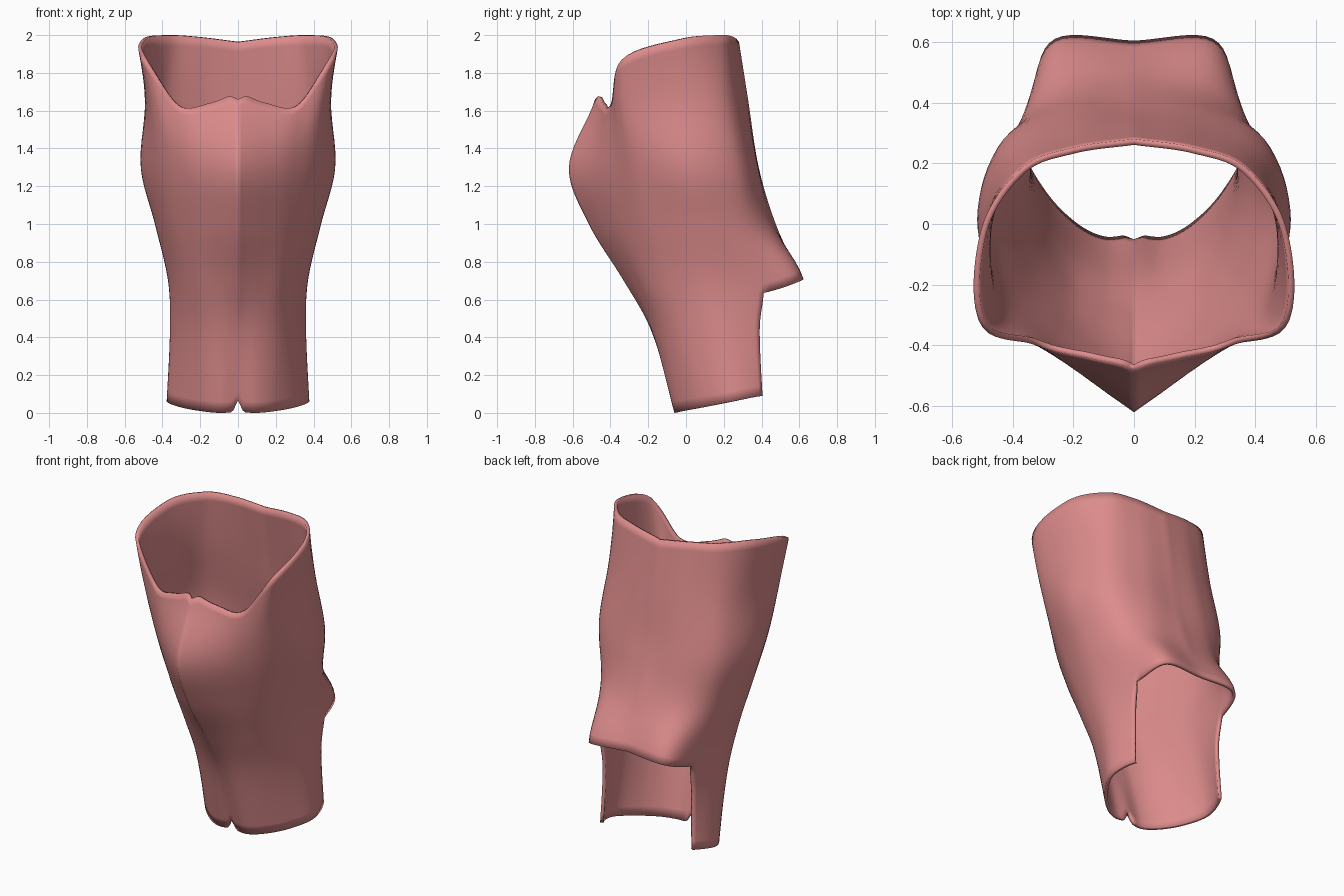
import bpy, bmesh

cube = bpy.data.objects.get("Cube")
if cube:
    bpy.data.objects.remove(cube, do_unlink=True)

# Half cross-sections (x, y), running from front centre round the side to back centre
SECTIONS = {
    0.0: [(0, -.05), (.1, -.06), (.2, -.01), (.305, .1), (.38, .25), (.335, .41), (.2, .5), (0, .6)],
    .45: [(0, -.19), (.11, -.175), (.22, -.11), (.31, .02), (.36, .19), (.325, .39), (.25, .55), (0, .7)],
    .7: [(0, -.33), (.12, -.28), (.23, -.21), (.32, -.07), (.37, .13), (.34, .41), (.26, .61), (0, .61)],
    1.0: [(0, -.515), (.13, -.43), (.26, -.32), (.37, -.17), (.44, .07), (.39, .31), (.24, .44), (0, .475)],
    1.3: [(0, -.62), (.14, -.52), (.29, -.4), (.43, -.24), (.515, .02), (.435, .27), (.23, .37), (0, .385)],
    1.65: [(0, -.485), (.15, -.44), (.32, -.4), (.46, -.325), (.49, -.02), (.41, .21), (.21, .305), (0, .33)],
    2.0: [(0, -.4), (.14, -.39), (.3, -.38), (.525, -.345), (.505, -.02), (.37, .185), (.2, .25), (0, .275)],
}
TOP_RIM = [1.7, 1.64, 1.63, 1.87, 1.98, 2.0, 1.99, 1.965]
ARCH = [.6, .6, .6, .6, .6, .635, .7, .715]      # lower edge of the back flare
FOOT = [.005, .0, .01, .03, .06, .09, .09, .09]
STEP = 8            # subdivisions between section points
STRIP_END = 5       # section point where the back opening begins


def spline(xs, ys, x):
    """Smooth curve through the given values."""
    n = len(xs)
    i = max(k for k in range(n - 1) if k == 0 or xs[k] <= x)

    def slope(k):
        a, b = max(k - 1, 0), min(k + 1, n - 1)
        return (ys[b] - ys[a]) / (xs[b] - xs[a])

    h = xs[i + 1] - xs[i]
    t = (x - xs[i]) / h
    t2, t3 = t * t, t * t * t
    return ((2 * t3 - 3 * t2 + 1) * ys[i] + (t3 - 2 * t2 + t) * h * slope(i)
            + (3 * t2 - 2 * t3) * ys[i + 1] + (t3 - t2) * h * slope(i + 1))


levels = list(SECTIONS)
index = list(range(len(TOP_RIM)))
columns = (len(index) - 1) * STEP + 1
LOWER, UPPER = 10, 26
bm = bmesh.new()
grid = []
for c in range(columns):
    u = c / STEP
    track = [[spline(index, [p[a] for p in SECTIONS[z]], u) for z in levels] for a in (0, 1)]
    low, mid, high = (spline(index, rim, u) for rim in (FOOT, ARCH, TOP_RIM))
    notch = max(0, 1 - u / .3)
    low = max(low, 0) + .06 * notch
    high = min(high, 2) - .04 * notch
    heights = [low + (mid - low) * k / LOWER for k in range(LOWER)]
    heights += [mid + (high - mid) * k / UPPER for k in range(UPPER + 1)]
    column = []
    for z in heights:
        x, y = (spline(levels, t, z) for t in track)
        column.append(bm.verts.new((0 if c in (0, columns - 1) else x, y, z)))
    grid.append(column)

# Skin the grid, leaving the lower back open
for c in range(columns - 1):
    first = 0 if c < STRIP_END * STEP else LOWER
    for r in range(first, LOWER + UPPER):
        bm.faces.new((grid[c][r], grid[c + 1][r], grid[c + 1][r + 1], grid[c][r + 1]))
bmesh.ops.delete(bm, geom=[v for v in bm.verts if not v.link_faces], context='VERTS')

mesh = bpy.data.meshes.new("leg_shell")
bm.to_mesh(mesh)
bm.free()
shell = bpy.data.objects.new("leg_shell", mesh)
bpy.context.collection.objects.link(shell)

# Dusty pink material
pink = bpy.data.materials.new("dusty_pink")
pink.use_nodes = True
colour = (.72, .26, .26, 1)
pink.diffuse_color = colour
pink.node_tree.nodes["Principled BSDF"].inputs["Base Color"].default_value = colour
mesh.materials.append(pink)

# Mirror to the full shell and give it a thin wall
mirror = shell.modifiers.new("mirror", 'MIRROR')
mirror.use_clip = True
wall = shell.modifiers.new("wall", 'SOLIDIFY')
wall.thickness = .02
wall.offset = -1

bpy.ops.object.select_all(action='DESELECT')
shell.select_set(True)
bpy.context.view_layer.objects.active = shell
bpy.ops.object.convert(target='MESH')
bpy.ops.object.shade_smooth_by_angle(angle=2)
